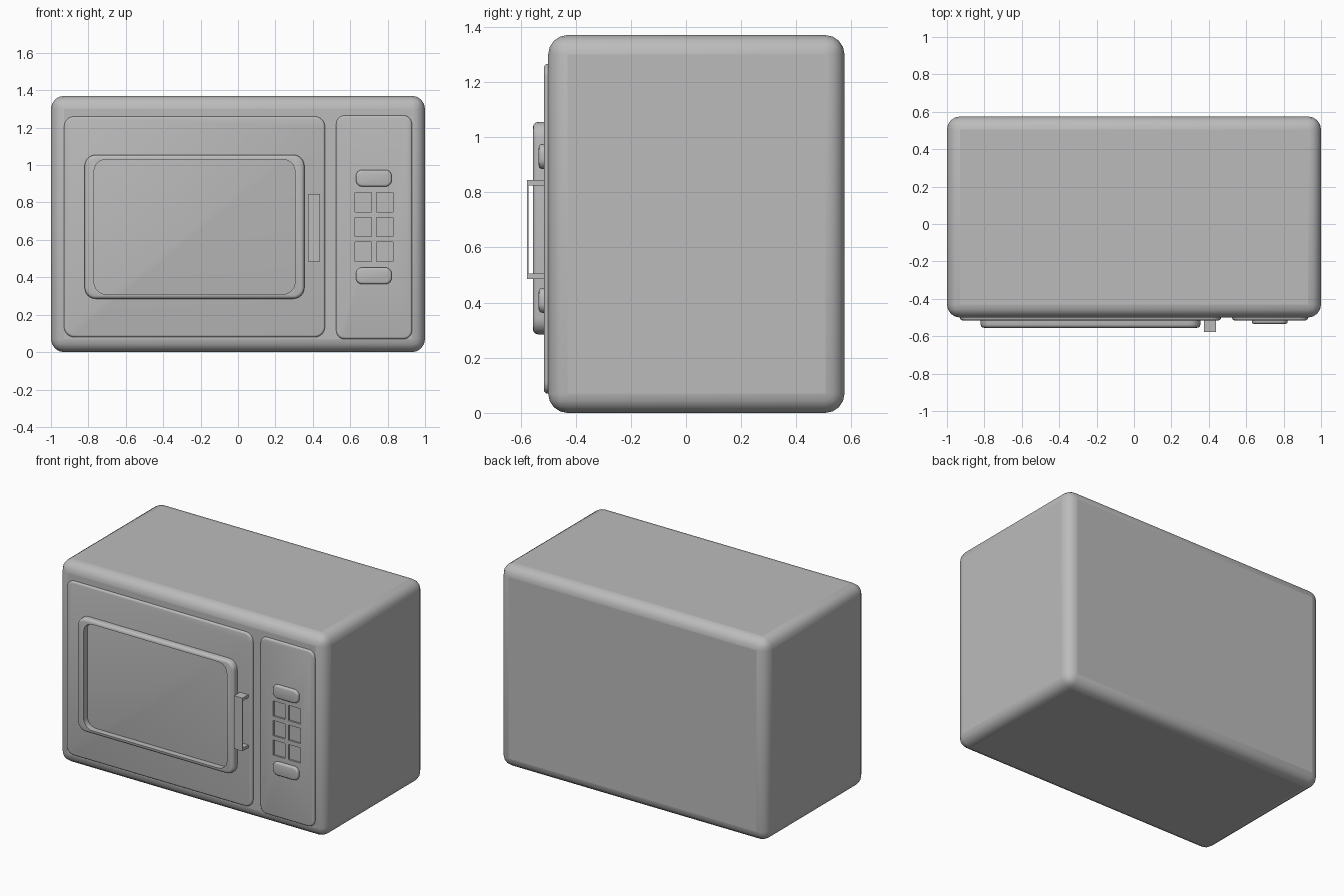
import bpy
import bmesh

cube = bpy.data.objects.get("Cube")
if cube:
    bpy.data.objects.remove(cube, do_unlink=True)

grey = bpy.data.materials.new("plain_grey")
grey.use_nodes = True
colour = (0.5, 0.5, 0.5, 1)
grey.diffuse_color = colour
grey.node_tree.nodes["Principled BSDF"].inputs["Base Color"].default_value = colour

FACE = -0.5     # front of the casing
PANEL = -0.515  # front of the door and control panel


def block(name, x, y, z, corner=0, rim=0, angle=35):
    """Box over three ranges, with rounded upright corners and a rounded front rim."""
    bm = bmesh.new()
    bmesh.ops.create_cube(bm, size=1)
    for v in bm.verts:
        for i, (lo, hi) in enumerate((x, y, z)):
            v.co[i] = lo if v.co[i] < 0 else hi
    if corner:
        edges = [e for e in bm.edges
                 if abs(e.verts[0].co.y - e.verts[1].co.y) > 1e-5]
        bmesh.ops.bevel(bm, geom=edges, offset=corner, segments=6,
                        profile=0.5, affect='EDGES')
    if rim:
        edges = [e for e in bm.edges if all(abs(v.co.y - y[0]) < 1e-5 for v in e.verts)]
        bmesh.ops.bevel(bm, geom=edges, offset=rim, segments=3,
                        profile=0.5, affect='EDGES')
    mesh = bpy.data.meshes.new(name)
    bm.to_mesh(mesh)
    bm.free()
    mesh.materials.append(grey)
    obj = bpy.data.objects.new(name, mesh)
    bpy.context.collection.objects.link(obj)
    smooth(obj, angle)
    return obj


def smooth(obj, angle):
    bpy.ops.object.select_all(action='DESELECT')
    obj.select_set(True)
    bpy.context.view_layer.objects.active = obj
    bpy.ops.object.shade_smooth_by_angle(angle=angle * 3.14159 / 180)


def cut(obj, cutter):
    """Subtract the cutter from the object, then discard it."""
    mod = obj.modifiers.new("cut", 'BOOLEAN')
    mod.operation = 'DIFFERENCE'
    mod.solver = 'EXACT'
    mod.object = cutter
    bpy.context.view_layer.objects.active = obj
    bpy.ops.object.modifier_apply(modifier=mod.name)
    bpy.data.objects.remove(cutter, do_unlink=True)


# Casing, rounded on every edge
casing = block("casing", (-1, 1), (FACE, 0.575), (0, 1.37))
bevel = casing.modifiers.new("round_edges", 'BEVEL')
bevel.width = 0.07
bevel.segments = 4
bpy.context.view_layer.objects.active = casing
bpy.ops.object.modifier_apply(modifier=bevel.name)
smooth(casing, 60)

# Door and its raised window frame
block("door", (-0.93, 0.465), (PANEL, -0.48), (0.08, 1.26), 0.055, 0.012, 60)
frame = block("window_frame", (-0.82, 0.355), (-0.555, -0.505), (0.285, 1.055), 0.06, 0.018)
cut(frame, block("window_opening", (-0.77, 0.305), (-0.6, -0.45), (0.31, 1.03), 0.065))
smooth(frame, 35)

# Handle: thin grip on two posts
block("handle_grip", (0.375, 0.438), (-0.577, -0.572), (0.485, 0.845))
for name, z in (("lower", 0.485), ("upper", 0.825)):
    block(name + "_handle_post", (0.375, 0.438), (-0.575, -0.505), (z, z + 0.02))

# Control panel with a grid of sunken keys
panel = block("control_panel", (0.525, 0.93), (PANEL, -0.48), (0.07, 1.265), 0.045, 0.012)
for x in (0.625, 0.74):
    for z in (0.485, 0.617, 0.75):
        cut(panel, block("key_recess", (x, x + 0.09), (-0.6, FACE - 0.003), (z, z + 0.103)))
smooth(panel, 35)

# Pill buttons above and below the keys
for name, z in (("lower", 0.363), ("upper", 0.885)):
    block(name + "_button", (0.63, 0.822), (-0.534, -0.51), (z, z + 0.09), 0.035, 0.012)
